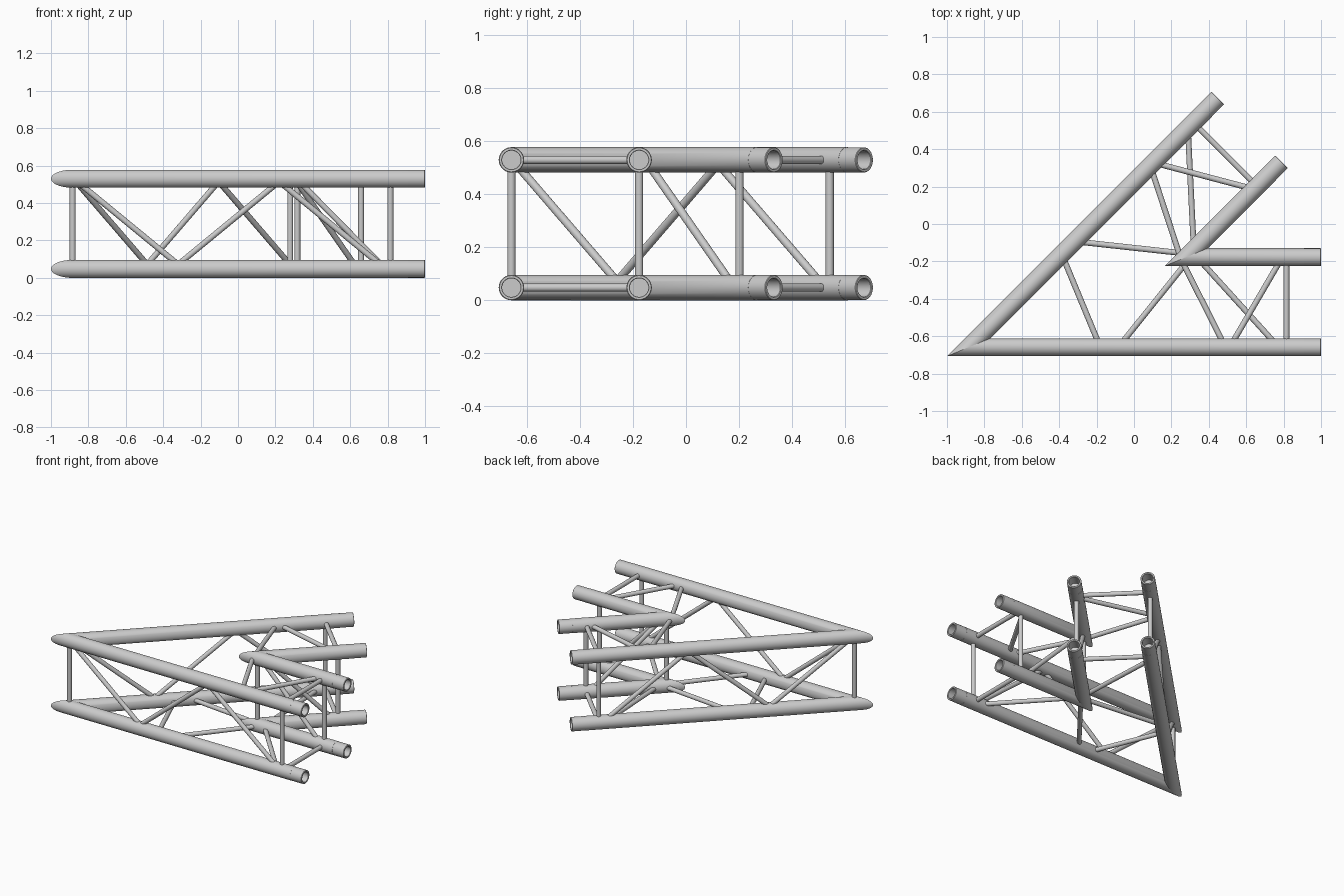
import bpy, bmesh, math
from mathutils import Vector, Matrix

if "Cube" in bpy.data.objects:
    bpy.data.objects.remove(bpy.data.objects["Cube"])

R, RI, RB = 0.048, 0.035, 0.0155       # chord, bore and brace radii
LOW, HIGH = 0.048, 0.53                # chord axis heights
APEX = Vector((-1, -0.707, 0))         # outer corner point
OUT, INN = APEX.y + R, APEX.y + R + 0.482
SLEEVE = 0.91
TAN = math.tan(math.radians(22.5))

# reflection across the mitre plane turns leg A into leg B
normal = Vector((-math.sin(math.radians(22.5)), math.cos(math.radians(22.5)), 0))
MIRROR = (Matrix.Translation(APEX) @ Matrix.Scale(-1, 4, normal)
          @ Matrix.Translation(-APEX))


def lathe(name, rings, axis_y, axis_z, mirrored, n=40):
    """Closed tube along x from (x, radius) rings; x None means mitre cut."""
    bm = bmesh.new()
    loops = []
    for x, r in rings:
        loop = []
        for i in range(n):
            a = 2 * math.pi * i / n
            y, z = axis_y + r * math.cos(a), axis_z + r * math.sin(a)
            px = APEX.x + (y - APEX.y) / TAN if x is None else x
            loop.append(bm.verts.new((px, y, z)))
        loops.append(loop)
    for a, b in zip(loops, loops[1:]):
        for i in range(n):
            j = (i + 1) % n
            bm.faces.new((a[i], a[j], b[j], b[i]))
    bm.faces.new(loops[0])
    bm.faces.new(loops[-1])
    if mirrored:
        bm.transform(MIRROR)
    finish(name, bm)


def finish(name, bm):
    bmesh.ops.recalc_face_normals(bm, faces=bm.faces)
    me = bpy.data.meshes.new(name)
    bm.to_mesh(me)
    bm.free()
    ob = bpy.data.objects.new(name, me)
    bpy.context.collection.objects.link(ob)
    bpy.context.view_layer.objects.active = ob
    bpy.ops.object.select_all(action='DESELECT')
    ob.select_set(True)
    bpy.ops.object.shade_smooth_by_angle(angle=math.radians(35))


def rod(name, p, q, mirrored=False, extend=0.025):
    p, q = Vector(p), Vector(q)
    if mirrored:
        p, q = MIRROR @ p, MIRROR @ q
    d = q - p
    bm = bmesh.new()
    bmesh.ops.create_cone(bm, cap_ends=True, segments=20, radius1=RB,
                          radius2=RB, depth=d.length + 2 * extend)
    bm.transform(Matrix.Translation((p + q) / 2)
                 @ d.to_track_quat('Z', 'Y').to_matrix().to_4x4())
    finish(name, bm)


ZB, ZT = LOW + R, HIGH - R             # chord surfaces facing each other
YO, YI = OUT + R, INN - R

for m, leg in ((False, "leg_a"), (True, "leg_b")):
    # main chords with open end sleeves
    for y, side in ((OUT, "outer"), (INN, "inner")):
        for z, lev in ((LOW, "lower"), (HIGH, "upper")):
            tag = f"{leg}_{side}_{lev}"
            lathe(tag + "_chord", [(None, R), (SLEEVE, R)], y, z, m)
            lathe(tag + "_sleeve", [(SLEEVE, R - .0006), (.998, R - .0006), (1, R - .003),
                                    (1, RI + .002), (.998, RI), (SLEEVE + .005, RI)], y, z, m)
        # end posts
        rod(f"{leg}_{side}_end_post", (.815, y, ZB), (.815, y, ZT), m)
    # end crossbars
    for z in (LOW, HIGH):
        rod(f"{leg}_end_crossbar", (.815, YO, z), (.815, YI, z), m)
    # side face diagonals: (y, top x, bottom x)
    for y, xt, xb in ((OUT, -.82, -.35), (OUT, .18, -.29), (OUT, .26, .73), (INN, .36, .74)):
        rod(f"{leg}_side_diagonal", (xt, y, ZT), (xb, y, ZB), m)
    # flat diagonals: (z, outer x, inner x)
    for z, xo, xi in ((HIGH, .54, .765), (HIGH, .465, .27), (LOW, .73, .38), (LOW, -.045, .265)):
        rod(f"{leg}_flat_diagonal", (xo, YO, z), (xi, YI, z), m)

# corner posts on the mitre line
for y, side in ((OUT, "outer"), (INN, "inner")):
    x = APEX.x + (y - APEX.y) / TAN
    rod(f"{side}_corner_post", (x, y, ZB), (x, y, ZT))

# lower tie between both outer chords
start = Vector((-.2, YO, LOW))
rod("corner_tie", start, MIRROR @ start)
